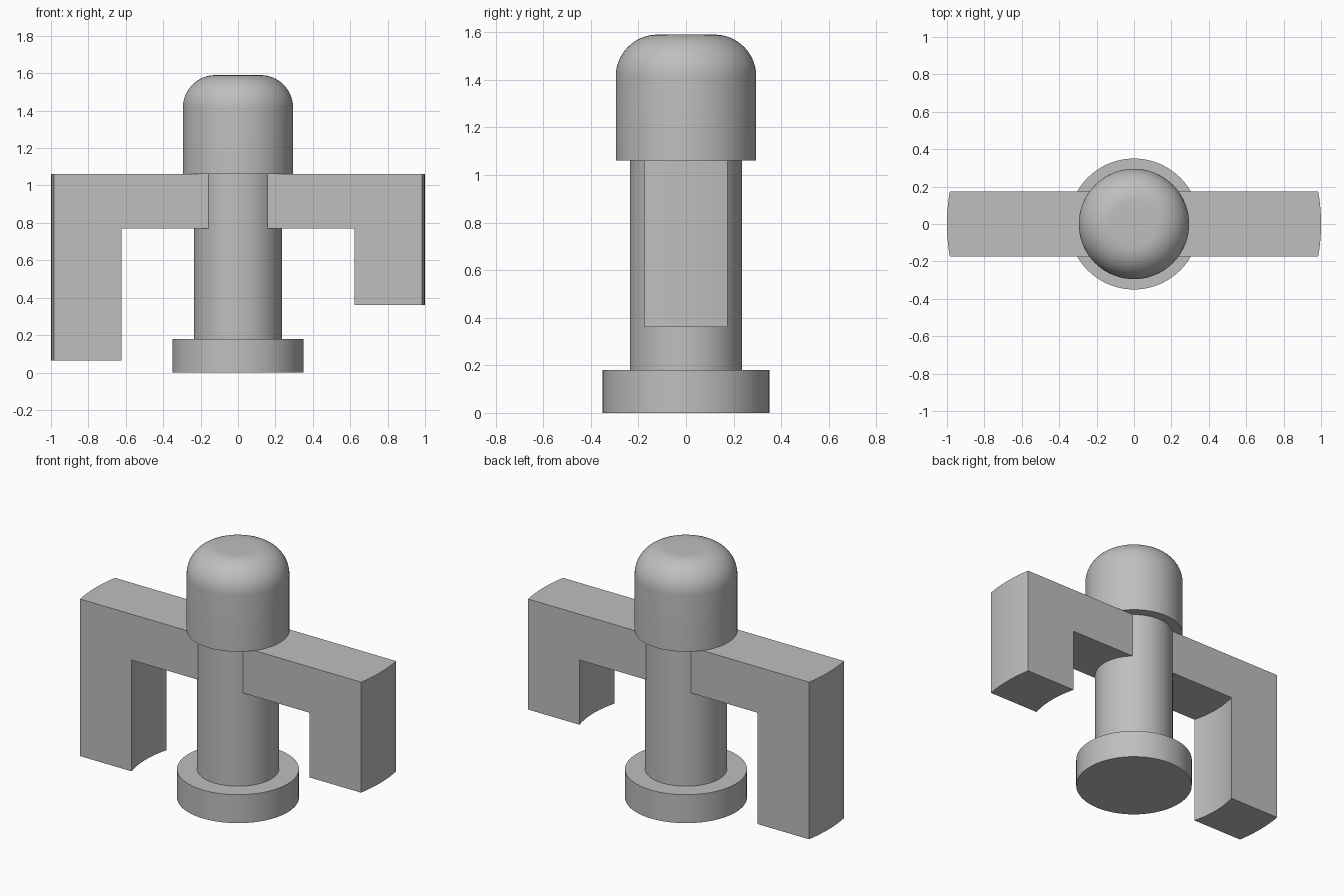
import bpy, bmesh, math

cube = bpy.data.objects.get("Cube")
if cube:
    bpy.data.objects.remove(cube, do_unlink=True)

grey = bpy.data.materials.new("plain grey")
grey.use_nodes = True
colour = (0.52, 0.52, 0.52, 1)
grey.diffuse_color = colour
grey.node_tree.nodes["Principled BSDF"].inputs["Base Color"].default_value = colour

POST_R, HEAD_R, BASE_R = 0.235, 0.295, 0.35
BASE_TOP, ARM_TOP, ARM_UNDER, TOP = 0.18, 1.06, 0.77, 1.59
HALF_DEPTH, LEG_IN, LEG_OUT = 0.175, 0.648, 1.0


def finish(name, bm):
    bmesh.ops.recalc_face_normals(bm, faces=bm.faces)
    mesh = bpy.data.meshes.new(name)
    bm.to_mesh(mesh)
    bm.free()
    mesh.materials.append(grey)
    obj = bpy.data.objects.new(name, mesh)
    bpy.context.collection.objects.link(obj)
    bpy.ops.object.select_all(action='DESELECT')
    obj.select_set(True)
    bpy.context.view_layer.objects.active = obj
    bpy.ops.object.shade_smooth_by_angle(angle=math.radians(30))
    return obj


def loft(name, sections, closed):
    """Skin equal-length closed rings; closed joins the last to the first."""
    bm = bmesh.new()
    rings = [[bm.verts.new(p) for p in ring] for ring in sections]
    pairs = zip(rings, rings[1:] + rings[:1] if closed else rings[1:])
    for a, b in pairs:
        for i in range(len(a)):
            j = (i + 1) % len(a)
            bm.faces.new((a[i], a[j], b[j], b[i]))
    if not closed:
        bm.faces.new(rings[0])
        bm.faces.new(rings[-1])
    return finish(name, bm)


def turned(name, profile, sides=96):
    angles = [math.tau * i / sides for i in range(sides)]
    return loft(name, [[(r * math.cos(a), r * math.sin(a), z) for a in angles]
                       for r, z in profile], False)


# Round base and central post
turned("base", [(BASE_R, 0), (BASE_R, BASE_TOP)])
turned("post", [(POST_R, BASE_TOP), (POST_R, ARM_TOP)])

# Head with a rounded top edge and a flat crown
fillet = 0.175
arc = [math.pi / 2 * i / 16 for i in range(17)]
turned("head", [(HEAD_R, ARM_TOP)] +
       [(HEAD_R - fillet + fillet * math.cos(a), TOP - fillet + fillet * math.sin(a))
        for a in arc])


# L-shaped arms, with leg faces curved about the central axis
def arm(name, side, leg_bottom, steps=20):
    outline = [(POST_R * 0.97, ARM_TOP), (LEG_OUT, ARM_TOP), (LEG_OUT, leg_bottom),
               (LEG_IN, leg_bottom), (LEG_IN, ARM_UNDER), (POST_R * 0.97, ARM_UNDER)]
    sections = []
    for i in range(steps + 1):
        y = HALF_DEPTH * (2 * i / steps - 1)
        sections.append([(side * math.sqrt(r * r - y * y), y, z) for r, z in outline])
    loft(name, sections, False)


arm("left_arm", 1, 0.36)
arm("right_arm", -1, 0.065)
